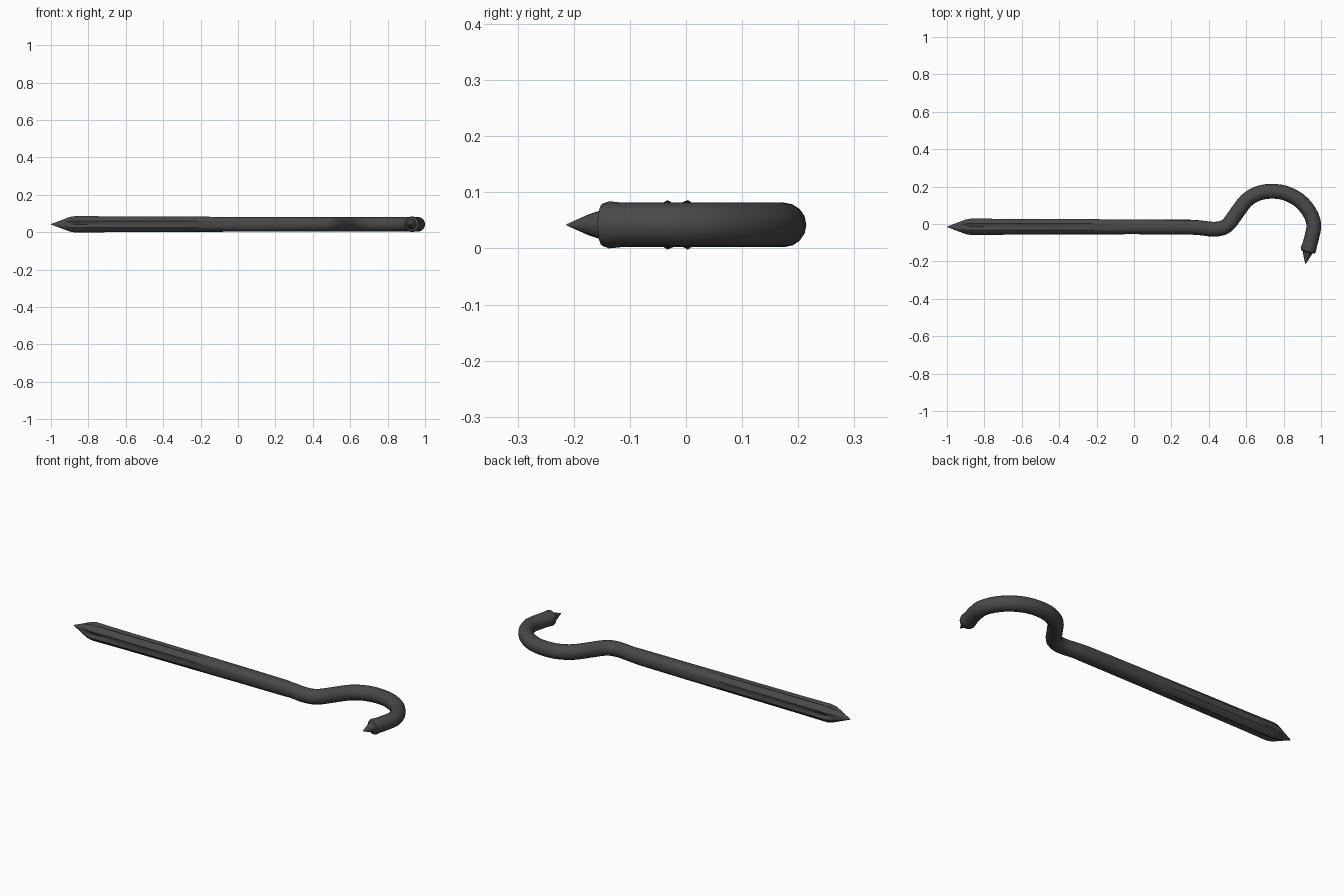
import bpy, bmesh, math
from mathutils import Vector

if "Cube" in bpy.data.objects:
    bpy.data.objects.remove(bpy.data.objects["Cube"])

SIDES = 16
ZC = 0.042

mat = bpy.data.materials.new("dark iron")
mat.diffuse_color = (0.065, 0.065, 0.065, 1)
mat.use_nodes = True
mat.node_tree.nodes["Principled BSDF"].inputs["Base Color"].default_value = mat.diffuse_color

# Path stations of the shaft: x, y, radius, groove depth
shaft = [(-1.0, -0.015, 0.001, 0), (-0.95, -0.015, 0.021, 0.05),
         (-0.9, -0.015, 0.040, 0.2), (-0.87, -0.015, 0.045, 0.25),
         (-0.7, -0.015, 0.044, 0.18), (-0.3, -0.015, 0.043, 0.12),
         (0.0, -0.015, 0.042, 0.08), (0.3, -0.017, 0.041, 0.03)]

# Control points of the hook, smoothed below
hook = [(0.2, -0.016), (0.34, -0.019), (0.43, -0.028), (0.495, -0.010),
        (0.55, 0.06), (0.6, 0.125), (0.66, 0.162), (0.73, 0.175),
        (0.81, 0.165), (0.885, 0.125), (0.937, 0.065), (0.961, 0.0),
        (0.953, -0.06), (0.932, -0.14), (0.915, -0.21)]


def catmull(a, b, c, d, t):
    return 0.5 * (2 * b + (c - a) * t + (2 * a - 5 * b + 4 * c - d) * t * t
                  + (3 * b - a - 3 * c + d) * t ** 3)


stations = list(shaft)
pts = [Vector(p) for p in hook]
for i in range(1, len(pts) - 2):
    for k in range(3):
        p = catmull(*pts[i - 1:i + 3], k / 3)
        stations.append((p.x, p.y, 0.0395, 0))
# Slight flare at the hook end, a step inwards, then the small point
stations += [(0.932, -0.137, 0.042, 0), (0.930, -0.148, 0.038, 0),
             (0.928, -0.152, 0.026, 0), (0.924, -0.175, 0.018, 0),
             (0.917, -0.213, 0.001, 0)]

# Sweep the grooved round section along the path
bm = bmesh.new()
rings = []
for i, (x, y, r, g) in enumerate(stations):
    a = stations[max(i - 1, 0)]
    b = stations[min(i + 1, len(stations) - 1)]
    t = Vector((b[0] - a[0], b[1] - a[1])).normalized()
    ring = []
    for k in range(SIDES):
        ang = math.tau * k / SIDES
        rr = r * (1 - g if k % 4 == 0 else 1 + 0.25 * g)
        u, w = rr * math.cos(ang), rr * math.sin(ang)
        ring.append(bm.verts.new((x - t.y * u, y + t.x * u, ZC + w)))
    rings.append(ring)
for r0, r1 in zip(rings, rings[1:]):
    for k in range(SIDES):
        n = (k + 1) % SIDES
        bm.faces.new((r0[k], r0[n], r1[n], r1[k]))
bm.faces.new(rings[0])
bm.faces.new(rings[-1])
bmesh.ops.recalc_face_normals(bm, faces=bm.faces)

mesh = bpy.data.meshes.new("hooked_stake")
bm.to_mesh(mesh)
bm.free()
mesh.materials.append(mat)
obj = bpy.data.objects.new("hooked_stake", mesh)
bpy.context.collection.objects.link(obj)
bpy.context.view_layer.objects.active = obj
obj.select_set(True)
bpy.ops.object.shade_smooth_by_angle(angle=math.radians(40))
